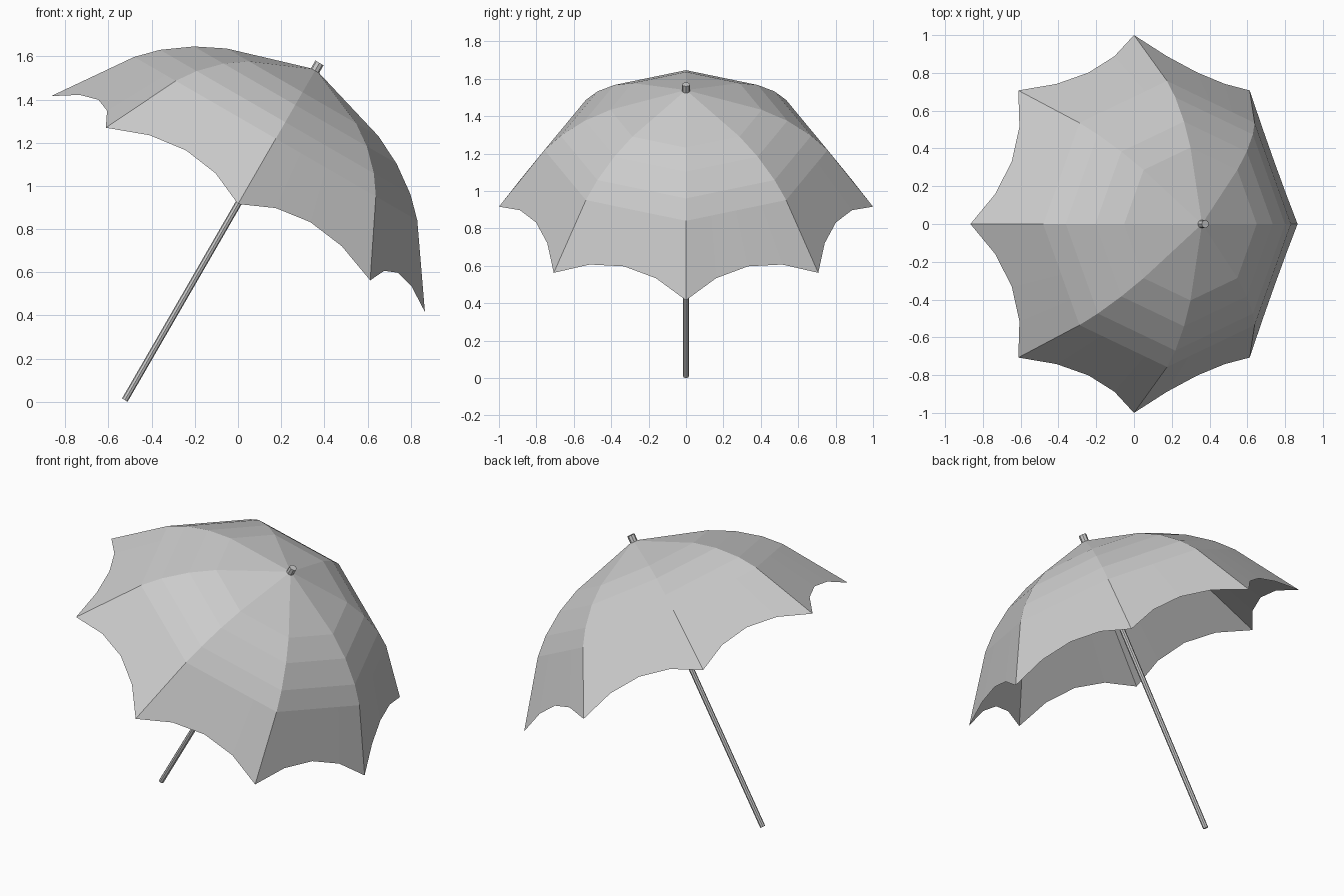
import bpy, bmesh, math
from mathutils import Matrix, Vector

if "Cube" in bpy.data.objects:
    bpy.data.objects.remove(bpy.data.objects["Cube"])

# Tilted frame: local z is the umbrella axis, origin at the rim centre
TILT = Matrix.Translation((0, 0, 0.916)) @ Matrix.Rotation(math.radians(30), 4, 'Y')
RIBS, COLS = 8, 4
# Rib profile (radius, height) from below the apex to the tip
PROFILE = [(0.405, 0.598), (0.542, 0.53), (0.67, 0.438), (0.757, 0.35), (1.0, 0.0)]


def add_object(name, bm):
    bmesh.ops.recalc_face_normals(bm, faces=bm.faces)
    bm.transform(TILT)
    mesh = bpy.data.meshes.new(name)
    bm.to_mesh(mesh)
    bm.free()
    obj = bpy.data.objects.new(name, mesh)
    bpy.context.collection.objects.link(obj)
    return obj


def rod(name, radius, z0, z1, sides=8):
    bm = bmesh.new()
    bmesh.ops.create_cone(bm, cap_ends=True, segments=sides, radius1=radius, radius2=radius,
                          depth=z1 - z0, matrix=Matrix.Translation((0, 0, (z0 + z1) / 2)))
    return add_object(name, bm)


# Canopy: eight flat gores with a scalloped rim
bm = bmesh.new()
apex = bm.verts.new((0, 0, 0.72))
rings = []
for r, h in PROFILE:
    ring = []
    for i in range(RIBS):
        a, b = (Vector((math.cos(t), math.sin(t), 0)) * r
                for t in (math.tau * i / RIBS, math.tau * (i + 1) / RIBS))
        for k in range(COLS):
            f = k / COLS
            p = a.lerp(b, f)
            p.z = h
            if h == 0:  # scallop curve between rib tips
                s = 4 * f * (1 - f)
                p -= (a + b).normalized() * 0.056 * s
                p.z = 0.095 * s
            ring.append(bm.verts.new(p))
    rings.append(ring)
n = RIBS * COLS
for j in range(n):
    k = (j + 1) % n
    bm.faces.new((apex, rings[0][j], rings[0][k]))
    for up, low in zip(rings, rings[1:]):
        bm.faces.new((up[j], low[j], low[k], up[k]))
add_object("canopy", bm)

# Pole and top ferrule
rod("pole", 0.015, -1.049, 0.715)
rod("ferrule", 0.022, 0.70, 0.755)
